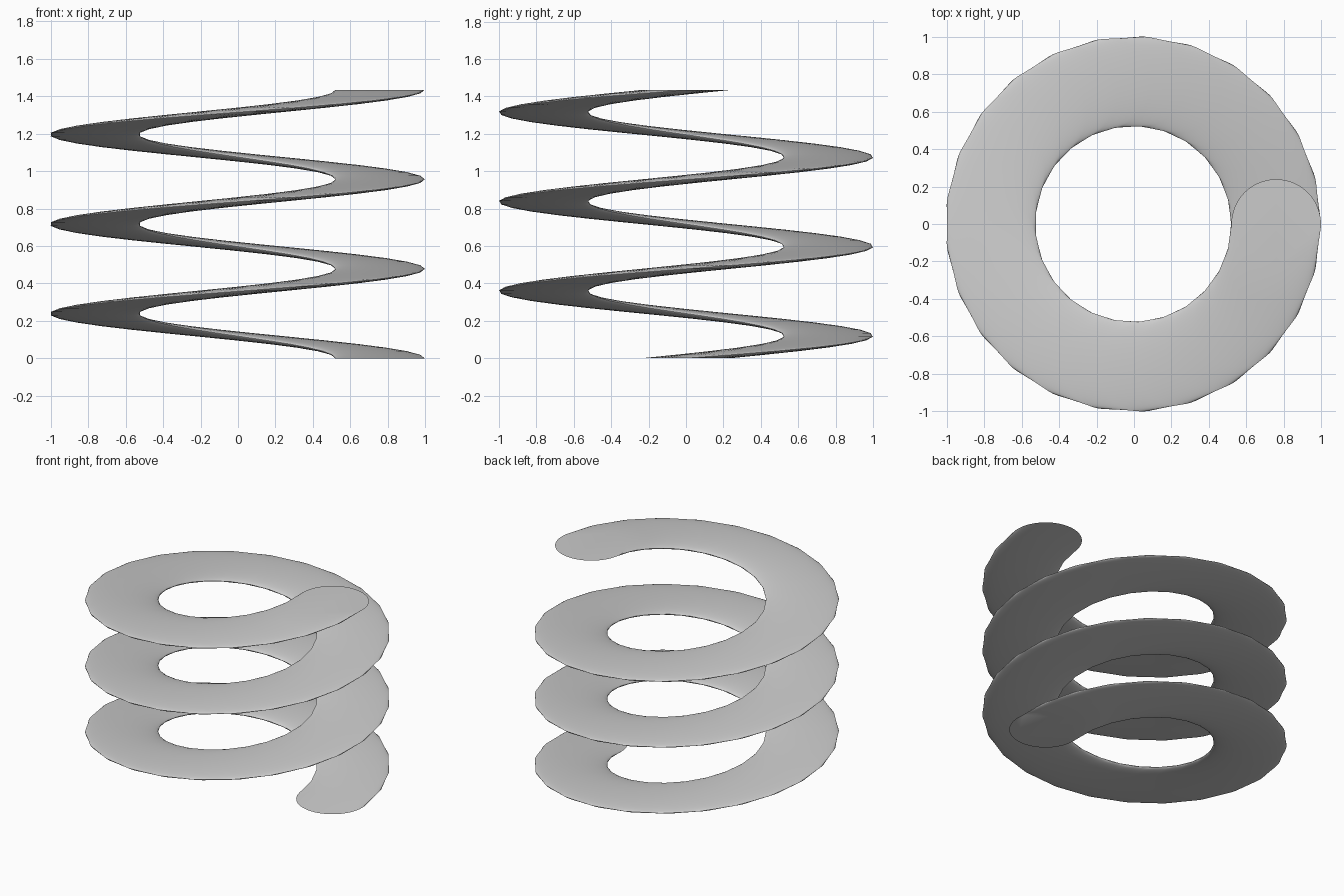
import bpy
import bmesh
from math import radians
from mathutils import Vector

cube = bpy.data.objects.get("Cube")
if cube:
    bpy.data.objects.remove(cube, do_unlink=True)

TURNS = 3
STEPS_PER_TURN = 25
HEIGHT = 1.434
COIL_RADIUS = 0.763
WIRE_RADIUS = 0.239
AXIS = Vector((-0.004, 0, 0))

# Plain grey material
grey = bpy.data.materials.new("plain grey")
grey.use_nodes = True
colour = (0.6, 0.6, 0.6, 1)
grey.diffuse_color = colour
grey.node_tree.nodes["Principled BSDF"].inputs["Base Color"].default_value = colour

# Level circle swept up around the axis
bm = bmesh.new()
ring = bmesh.ops.create_circle(bm, segments=64, radius=WIRE_RADIUS)["verts"]
bmesh.ops.translate(bm, verts=ring, vec=AXIS + Vector((COIL_RADIUS, 0, 0)))
steps = TURNS * STEPS_PER_TURN
bmesh.ops.spin(bm, geom=ring + bm.edges[:], cent=AXIS, axis=(0, 0, 1),
               dvec=(0, 0, HEIGHT / steps), angle=radians(360 * TURNS),
               steps=steps, use_duplicate=False)

# Flat caps on both ends
ends = [e for e in bm.edges if e.is_boundary]
bmesh.ops.holes_fill(bm, edges=ends, sides=0)
bmesh.ops.recalc_face_normals(bm, faces=bm.faces[:])

mesh = bpy.data.meshes.new("coil_spring")
bm.to_mesh(mesh)
bm.free()
mesh.materials.append(grey)
spring = bpy.data.objects.new("coil_spring", mesh)
bpy.context.collection.objects.link(spring)

# Smooth sides with crisp cap edges
bpy.ops.object.select_all(action="DESELECT")
spring.select_set(True)
bpy.context.view_layer.objects.active = spring
bpy.ops.object.shade_smooth_by_angle(angle=radians(40))
